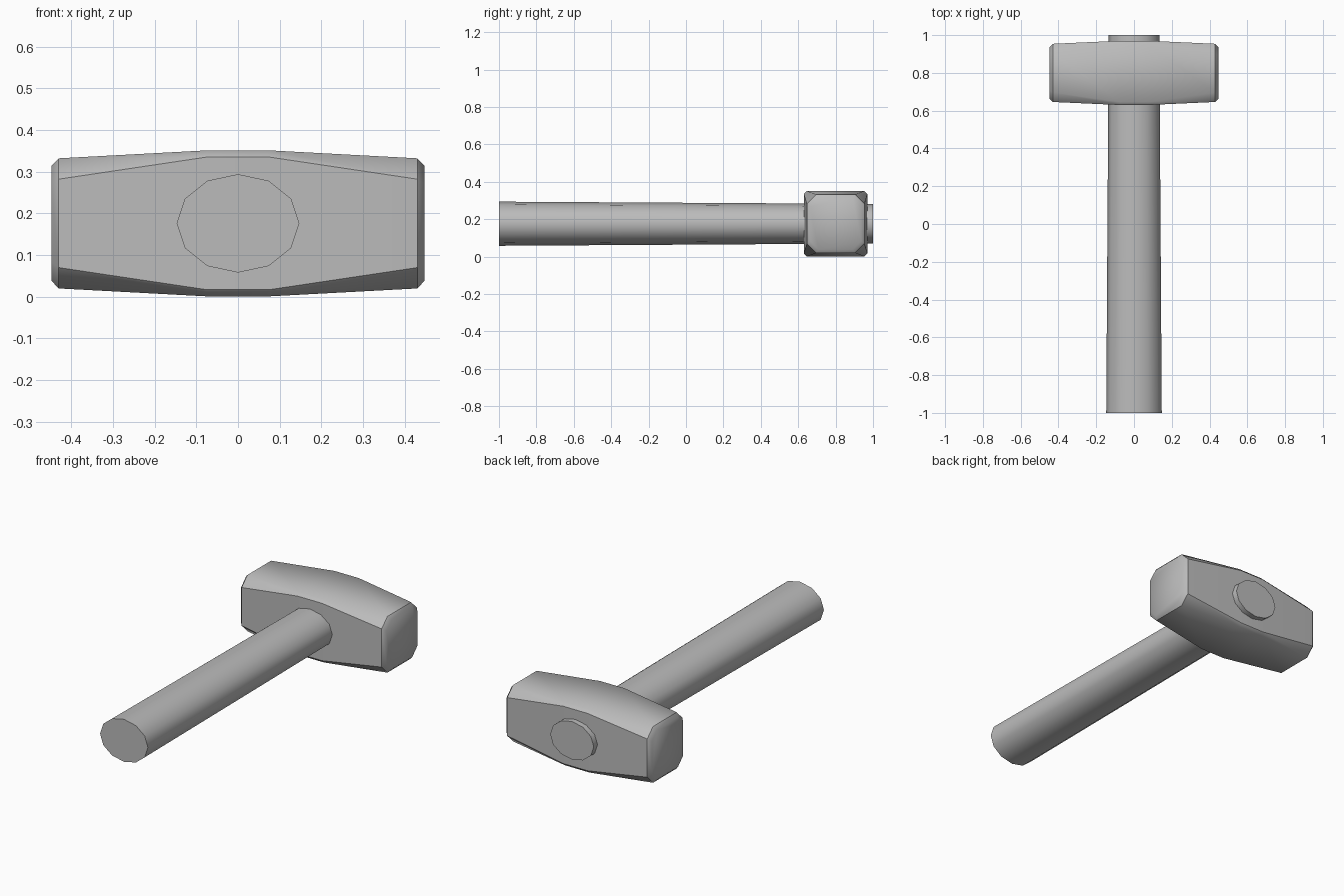
import bpy
import bmesh
import math

cube = bpy.data.objects.get("Cube")
if cube:
    bpy.data.objects.remove(cube, do_unlink=True)

MID_Z = 0.176    # height of the handle axis
HEAD_Y = 0.80    # centre of the head along the handle

grey = bpy.data.materials.new("plain grey")
grey.use_nodes = True
grey.diffuse_color = (0.5, 0.5, 0.5, 1)
grey.node_tree.nodes["Principled BSDF"].inputs["Base Color"].default_value = grey.diffuse_color


def loft(name, rings, is_sharp):
    """Skin equal-length rings, cap both ends, smooth all but the sharp edges."""
    bm = bmesh.new()
    loops = [[bm.verts.new(p) for p in ring] for ring in rings]
    for a, b in zip(loops, loops[1:]):
        for i in range(len(a)):
            j = (i + 1) % len(a)
            bm.faces.new((a[i], a[j], b[j], b[i]))
    bm.faces.new(loops[0])
    bm.faces.new(loops[-1])
    bmesh.ops.recalc_face_normals(bm, faces=bm.faces)
    for face in bm.faces:
        face.smooth = True
    for edge in bm.edges:
        edge.smooth = not is_sharp(edge)
    mesh = bpy.data.meshes.new(name)
    bm.to_mesh(mesh)
    bm.free()
    mesh.materials.append(grey)
    obj = bpy.data.objects.new(name, mesh)
    bpy.context.collection.objects.link(obj)
    return obj


def head_ring(x, half_y, half_z, cut):
    """Square section with chamfered corners."""
    y, z = half_y - cut, half_z - cut
    outline = [(half_y, z), (y, half_z), (-y, half_z), (-half_y, z),
               (-half_y, -z), (-y, -half_z), (y, -half_z), (half_y, -z)]
    return [(x, HEAD_Y + py, MID_Z + pz) for py, pz in outline]


def handle_ring(y, rx, rz, sides=12):
    """Oval section across the handle."""
    angles = [math.tau * i / sides for i in range(sides)]
    return [(rx * math.cos(a), y, MID_Z + rz * math.sin(a)) for a in angles]


# Hammer head: half profile, mirrored to both ends
half = [(0.075, 0.17, 0.175, 0.016), (0.43, 0.154, 0.156, 0.05),
        (0.447, 0.137, 0.138, 0.046)]
stations = [(-x, *rest) for x, *rest in reversed(half)] + half


def head_sharp(edge):
    a, b = (v.co for v in edge.verts)
    # rim around each striking face
    if abs(a.x - b.x) < 0.001:
        return abs(abs(a.x) - 0.43) < 0.001
    # long borders of the flat front and back cheeks
    cheek = [abs(v.co.y - HEAD_Y) > abs(v.co.z - MID_Z) for v in edge.verts]
    return all(cheek) and max(abs(a.x), abs(b.x)) < 0.44


loft("hammer_head", [head_ring(*s) for s in stations], head_sharp)

# Tapered oval handle running through the head
loft("handle", [handle_ring(-1, 0.147, 0.118), handle_ring(1, 0.134, 0.106)],
     lambda e: abs(e.verts[0].co.y - e.verts[1].co.y) < 0.001)
